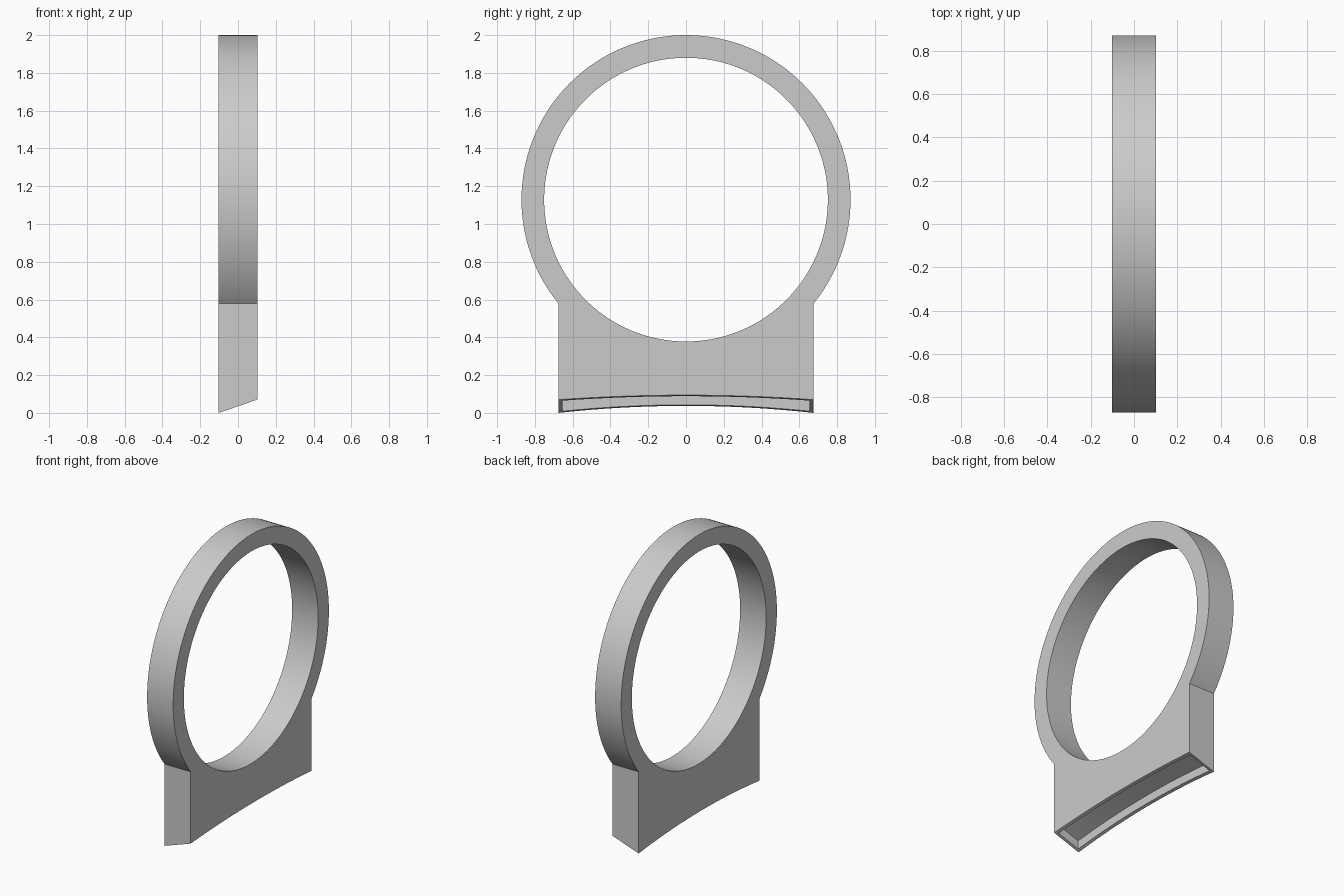
import bpy, bmesh, math

if "Cube" in bpy.data.objects:
    bpy.data.objects.remove(bpy.data.objects["Cube"], do_unlink=True)

HALF = 0.102             # half thickness along x
CZ, R_OUT, R_IN = 1.129, 0.871, 0.751
FOOT = 0.675             # half width of the foot
WALL, DEPTH = 0.02, 0.06  # pocket rim and depth

grey = bpy.data.materials.new("light_grey")
grey.use_nodes = True
grey.diffuse_color = (0.6, 0.6, 0.6, 1)
grey.node_tree.nodes["Principled BSDF"].inputs["Base Color"].default_value = (0.6, 0.6, 0.6, 1)


def underside(x, y):
    """Slanted, gently arched underside of the foot."""
    t = (x + HALF) / (2 * HALF)
    return 0.07 * t + (0.037 - 0.013 * t) * (1 - (y / FOOT) ** 2)


def arc(radius, start, end, n):
    angles = [start + (end - start) * i / n for i in range(n + 1)]
    return [(radius * math.cos(a), CZ + radius * math.sin(a)) for a in angles]


def spread(half, n=32):
    return [half * (2 * i / n - 1) for i in range(n + 1)]


def prism(name, outline, x0, x1):
    """Join the y-z outlines at x0 and x1 into a closed solid."""
    bm = bmesh.new()
    a, b = [[bm.verts.new((x, y, z)) for y, z in outline(x)] for x in (x0, x1)]
    bm.faces.new(a[::-1])
    bm.faces.new(b)
    for i in range(len(a)):
        bm.faces.new((a[i - 1], a[i], b[i], b[i - 1]))
    bmesh.ops.recalc_face_normals(bm, faces=bm.faces)
    mesh = bpy.data.meshes.new(name)
    bm.to_mesh(mesh)
    bm.free()
    mesh.materials.append(grey)
    obj = bpy.data.objects.new(name, mesh)
    bpy.context.collection.objects.link(obj)
    return obj


# Ring and foot share one outline
def body_outline(x):
    join = math.acos(FOOT / R_OUT)
    ring = arc(R_OUT, -join, math.pi + join, 160)
    return ring + [(y, underside(x, y)) for y in spread(FOOT)]


# Round opening
def bore_outline(x):
    return arc(R_IN, 0, 2 * math.pi, 192)[:-1]


# Shallow pocket that follows the underside
def pocket_outline(x):
    ys = spread(FOOT - WALL)
    return ([(y, underside(x, y) - 0.1) for y in ys]
            + [(y, underside(x, y) + DEPTH) for y in reversed(ys)])


body = prism("ring_mount", body_outline, -HALF, HALF)
cutters = [prism("bore_cutter", bore_outline, -0.3, 0.3),
           prism("pocket_cutter", pocket_outline, WALL - HALF, HALF - WALL)]

bpy.ops.object.select_all(action='DESELECT')
body.select_set(True)
bpy.context.view_layer.objects.active = body
for cutter in cutters:
    cutter.hide_render = True
    mod = body.modifiers.new(cutter.name, 'BOOLEAN')
    mod.operation = 'DIFFERENCE'
    mod.solver = 'EXACT'
    mod.object = cutter
    bpy.ops.object.modifier_apply(modifier=mod.name)
    bpy.data.objects.remove(cutter, do_unlink=True)

bpy.ops.object.shade_smooth_by_angle(angle=math.radians(30))
